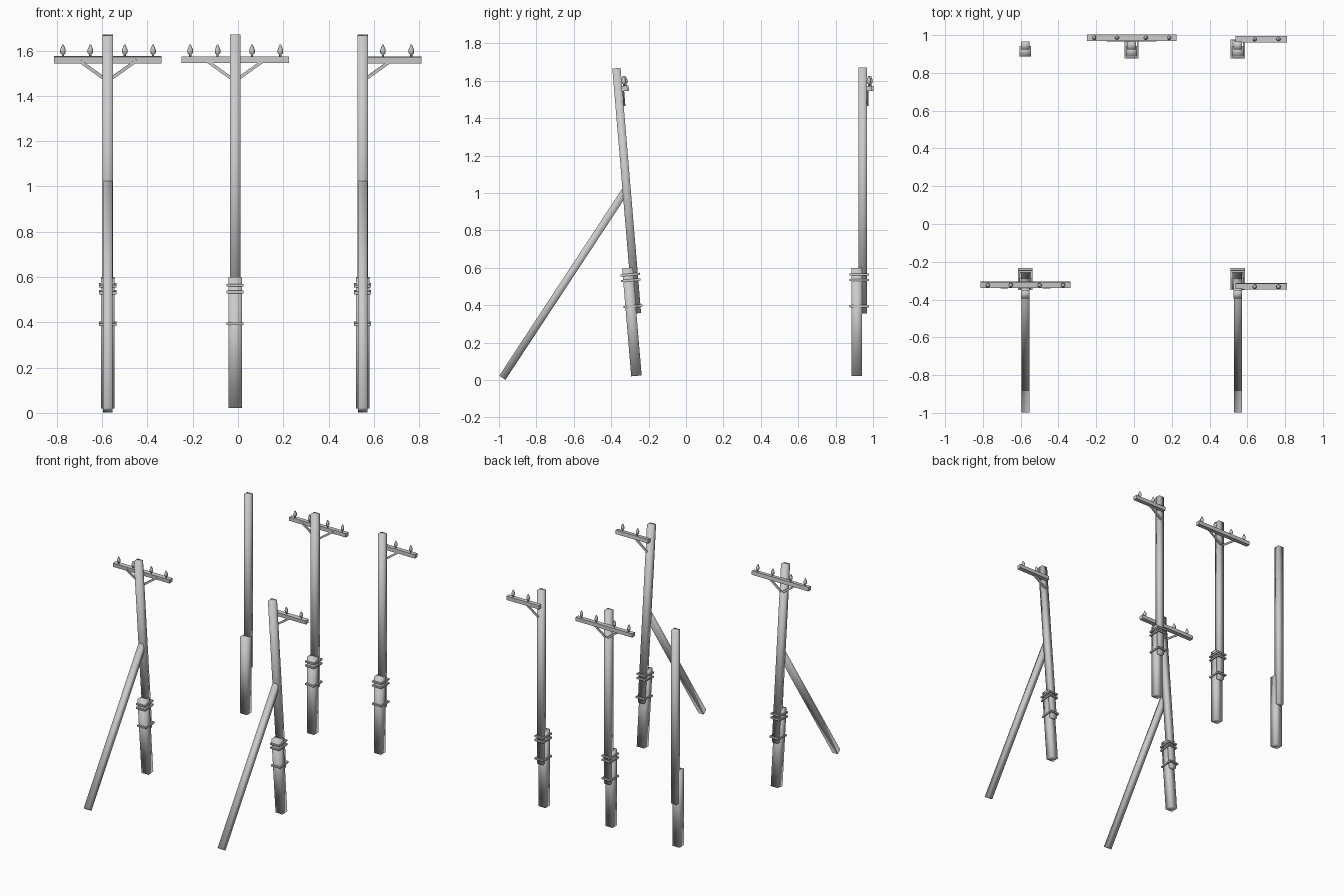
import bpy, bmesh, math
from mathutils import Matrix, Vector

if "Cube" in bpy.data.objects:
    bpy.data.objects.remove(bpy.data.objects["Cube"])


def make(name, bm, M, smooth=False):
    bmesh.ops.recalc_face_normals(bm, faces=bm.faces)
    me = bpy.data.meshes.new(name)
    for f in bm.faces:
        f.smooth = smooth
    bm.to_mesh(me)
    bm.free()
    ob = bpy.data.objects.new(name, me)
    ob.matrix_world = M
    bpy.context.collection.objects.link(ob)
    return ob


def add_box(bm, lo, hi):
    lo, hi = Vector(lo), Vector(hi)
    size = Matrix.Diagonal((*(hi - lo), 1))
    bmesh.ops.create_cube(bm, size=1, matrix=Matrix.Translation((lo + hi) / 2) @ size)


def box(name, lo, hi, M, smooth=False):
    bm = bmesh.new()
    add_box(bm, lo, hi)
    return make(name, bm, M, smooth)


def beam(name, a, b, w, d, M, smooth=False):
    """Square bar from a to b in a plane holding the z axis."""
    a, b = Vector(a), Vector(b)
    z = (b - a).normalized()
    x = Vector((1, 0, 0)) if abs(z.x) < 1e-4 else Vector((0, 1, 0))
    R = Matrix((x, z.cross(x), z)).transposed().to_4x4()
    bm = bmesh.new()
    add_box(bm, (-w / 2, -d / 2, 0), (w / 2, d / 2, (b - a).length))
    return make(name, bm, M @ Matrix.Translation(a) @ R, smooth)


def insulator(name, x, y, z, M):
    profile = [(.005, -.004), (.005, .009), (.012, .016), (.012, .031), (.006, .045), (.003, .053)]
    n = 8
    bm = bmesh.new()
    rings = [[bm.verts.new((r * math.cos(2 * math.pi * i / n), r * math.sin(2 * math.pi * i / n), h))
              for i in range(n)] for r, h in profile]
    for p, q in zip(rings, rings[1:]):
        for i in range(n):
            bm.faces.new((p[i], p[(i + 1) % n], q[(i + 1) % n], q[i]))
    bm.faces.new(rings[0])
    bm.faces.new(rings[-1])
    make(name, bm, M @ Matrix.Translation((x, y, z)), True)


def strap(name, z, M):
    """Rectangular clamp ring around footing and pole."""
    h, t, X, y0, y1 = .006, .010, .038, -.039, .064
    bm = bmesh.new()
    for lo, hi in [((-X, y0), (X, y0 + t)), ((-X, y1 - t), (X, y1)),
                   ((-X, y0 + t), (-X + t, y1 - t)), ((X - t, y0 + t), (X, y1 - t))]:
        add_box(bm, (*lo, z - h), (*hi, z + h))
    make(name, bm, M)


def utility_pole(tag, x, y, lean=0, arm=None):
    M = Matrix.Translation((x, y, .022)) @ Matrix.Rotation(math.radians(lean), 4, 'X')
    # footing post and main pole
    box(tag + "_footing", (-.030, -.028, 0), (.030, .028, .578), M, True)
    box(tag + "_pole", (-.023, .009, .333), (.023, .053, 1.648), M, True)
    if arm is None:
        return
    # clamps
    for i, z in enumerate((.372, .512, .542)):
        strap(f"{tag}_strap_{i}", z, M)
    # crossarm, braces, insulators
    double = arm == "double"
    ya = .072 if double else .064
    x0, x1 = (-.237, .238) if double else (-.012, .261)
    box(tag + "_crossarm", (x0, ya - .016, 1.522), (x1, ya + .016, 1.551), M)
    for s in ((-1, 1) if double else (1,)):
        beam(f"{tag}_brace_{s}", (s * .128, .057, 1.535), (s * .008, .057, 1.449), .010, .014, M)
    for i, dx in enumerate((-.198, -.077, .075, .2) if double else (.09, .215)):
        insulator(f"{tag}_insulator_{i}", dx, ya, 1.551, M)
    # diagonal strut for leaning poles
    if lean:
        beam(tag + "_strut", (x, -.982, .012), (x, -.319, 1.02), .042, .040, Matrix.Identity(4), True)


utility_pole("plain", -.575, .914)
utility_pole("double", -.013, .914, 0, "double")
utility_pole("single", .55, .914, 0, "single")
utility_pole("leaning_double", -.575, -.265, 4.8, "double")
utility_pole("leaning_single", .55, -.265, 4.8, "single")
